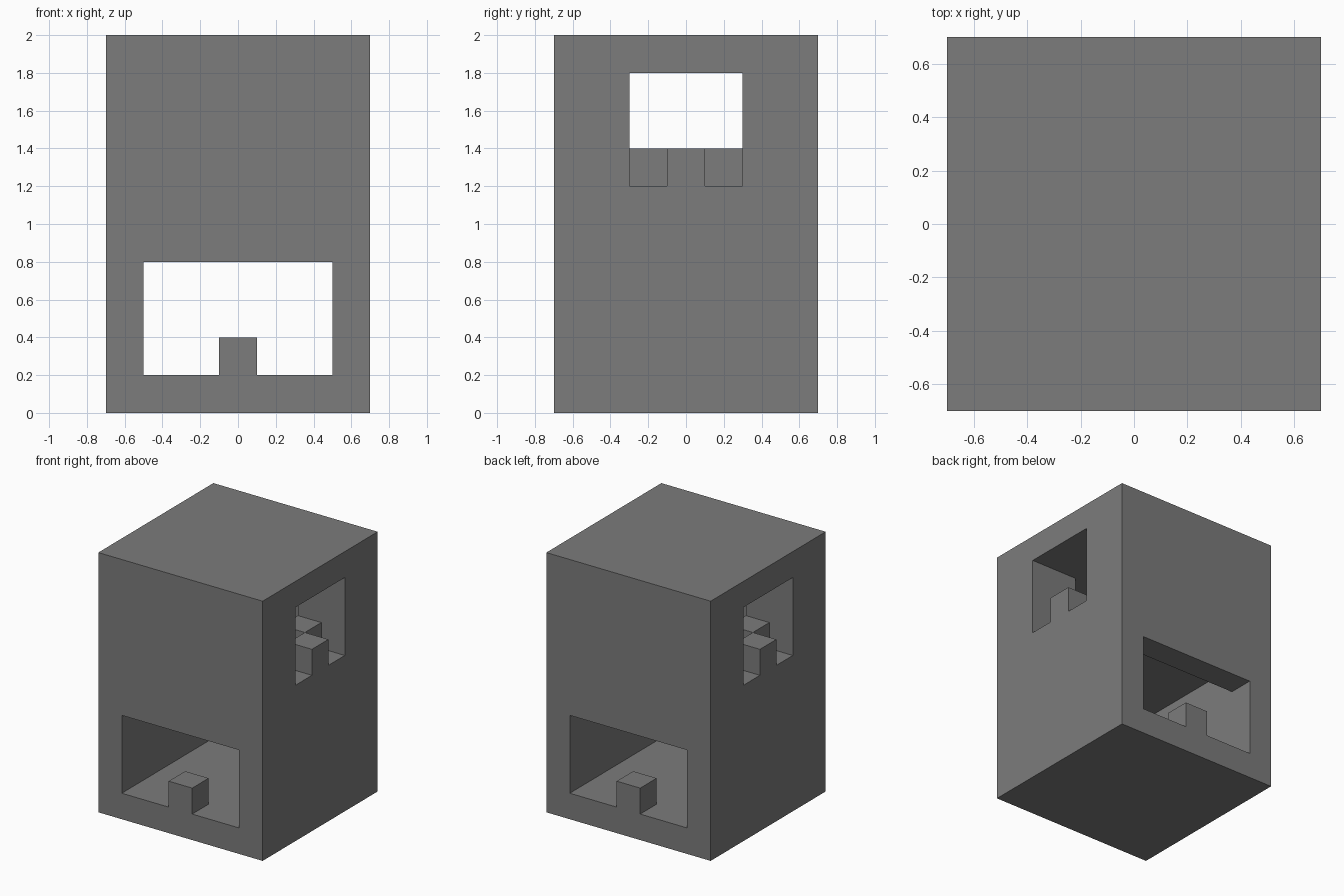
import bpy
import bmesh
from mathutils import Vector

cube = bpy.data.objects.get("Cube")
if cube:
    bpy.data.objects.remove(cube, do_unlink=True)

GREY = (0.2, 0.2, 0.2, 1.0)
stone = bpy.data.materials.new("stone_grey")
stone.use_nodes = True
stone.diffuse_color = GREY
stone.node_tree.nodes["Principled BSDF"].inputs["Base Color"].default_value = GREY


def box(name, low, high):
    """Axis-aligned box between two opposite corners."""
    low, high = Vector(low), Vector(high)
    bm = bmesh.new()
    bmesh.ops.create_cube(bm, size=1)
    bmesh.ops.scale(bm, vec=high - low, verts=bm.verts)
    bmesh.ops.translate(bm, vec=(low + high) / 2, verts=bm.verts)
    mesh = bpy.data.meshes.new(name)
    bm.to_mesh(mesh)
    bm.free()
    mesh.materials.append(stone)
    obj = bpy.data.objects.new(name, mesh)
    bpy.context.collection.objects.link(obj)
    return obj


def carve(target, name, low, high):
    """Cut a box-shaped hollow out of the target and discard the cutter."""
    cutter = box(name, low, high)
    cutter.hide_render = True
    mod = target.modifiers.new(name, "BOOLEAN")
    mod.operation = "DIFFERENCE"
    mod.solver = "EXACT"
    mod.object = cutter
    bpy.context.view_layer.objects.active = target
    bpy.ops.object.modifier_apply(modifier=mod.name)
    bpy.data.objects.remove(cutter, do_unlink=True)


# Tower block with two rooms and a passage through each
tower = box("tower_body", (-0.7, -0.7, 0), (0.7, 0.7, 2))
carve(tower, "lower_room", (-0.5, -0.5, 0.2), (0.5, 0.5, 1.0))
carve(tower, "gate_passage", (-0.5, -0.8, 0.2), (0.5, 0.8, 0.8))
carve(tower, "upper_room", (-0.3, -0.5, 1.2), (0.3, 0.5, 1.8))
carve(tower, "window_passage", (-0.8, -0.3, 1.2), (0.8, 0.3, 1.8))

# Gate posts, front and back
for side, y in (("front", -0.6), ("back", 0.6)):
    box(side + "_gate_post", (-0.1, y - 0.1, 0.2), (0.1, y + 0.1, 0.4))

# Staggered sill blocks in the side windows: one outside, two inside
for side, s in (("left", 1), ("right", -1)):
    for part, x, y in (("outer", 0.6, 0), ("inner_front", 0.4, -0.2), ("inner_back", 0.4, 0.2)):
        box(side + "_" + part + "_sill_block",
            (s * x - 0.1, y - 0.1, 1.2), (s * x + 0.1, y + 0.1, 1.4))
